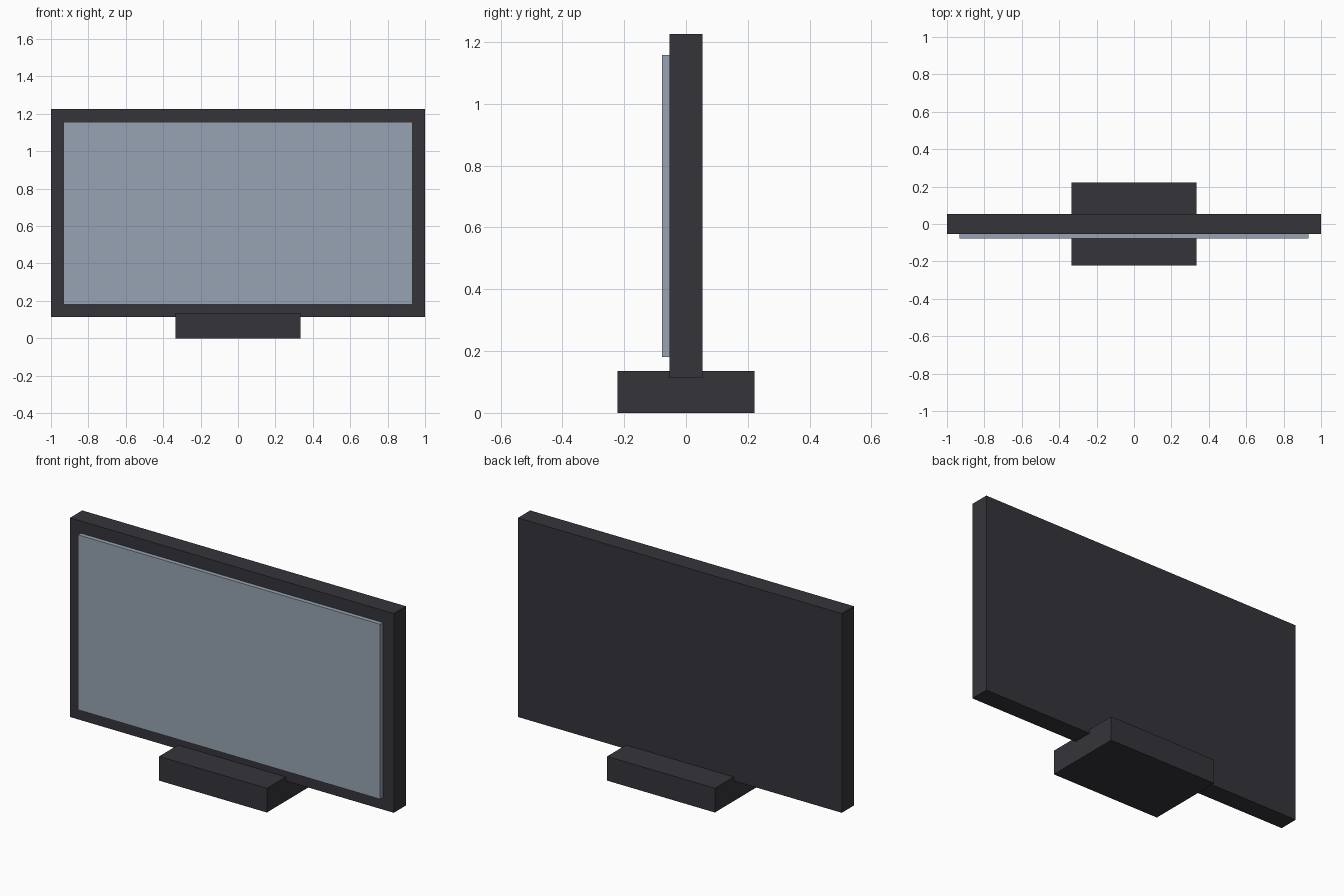
import bpy
import bmesh
from mathutils import Vector

default = bpy.data.objects.get("Cube")
if default:
    bpy.data.objects.remove(default, do_unlink=True)


def make_material(name, rgb):
    mat = bpy.data.materials.new(name)
    mat.use_nodes = True
    color = (*rgb, 1.0)
    mat.diffuse_color = color
    mat.node_tree.nodes["Principled BSDF"].inputs["Base Color"].default_value = color
    return mat


def make_box(name, low, high, mat):
    """Flat-shaded box between two opposite corners."""
    low, high = Vector(low), Vector(high)
    bm = bmesh.new()
    bmesh.ops.create_cube(bm, size=1)
    bmesh.ops.scale(bm, vec=high - low, verts=bm.verts)
    mesh = bpy.data.meshes.new(name)
    bm.to_mesh(mesh)
    bm.free()
    mesh.materials.append(mat)
    obj = bpy.data.objects.new(name, mesh)
    obj.location = (low + high) / 2
    bpy.context.scene.collection.objects.link(obj)
    return obj


charcoal = make_material("charcoal plastic", (0.036, 0.034, 0.042))
glass = make_material("blue grey screen", (0.31, 0.37, 0.45))

# Thick panel housing
make_box("housing", (-1, -0.054, 0.113), (1, 0.054, 1.225), charcoal)

# Raised screen on the front, set into the housing
make_box("screen", (-0.933, -0.078, 0.18), (0.933, -0.04, 1.157), glass)

# Stand block that the housing sinks slightly into
make_box("stand", (-0.333, -0.221, 0), (0.333, 0.221, 0.135), charcoal)
